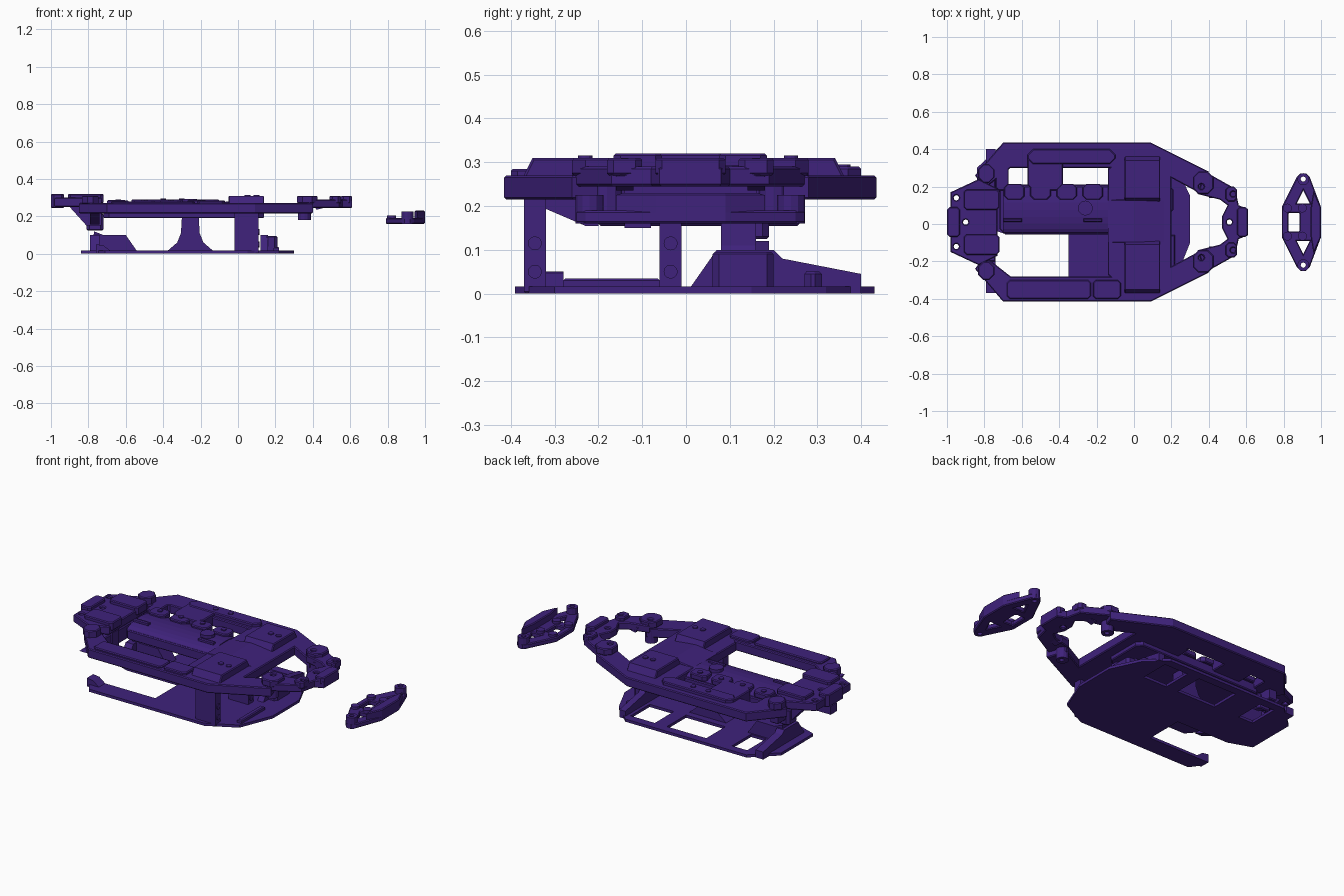
import bpy, bmesh
from math import cos, sin, pi
from mathutils import Matrix

cube = bpy.data.objects.get("Cube")
if cube:
    bpy.data.objects.remove(cube)

color = (.05, .016, .2, 1)
purple = bpy.data.materials.new("deep_purple")
purple.use_nodes = True
purple.diffuse_color = color
purple.node_tree.nodes["Principled BSDF"].inputs["Base Color"].default_value = color

# Shared levels and the centre line
MID = .01
FLOOR = .016
DECK, TOP, CAP = .215, .27, .31
SOFT = .005
SIDES = {"left": 1, "right": -1}


def circle(x, y, radius, sides=12):
    steps = [2 * pi * i / sides for i in range(sides)]
    return [(x + radius * cos(a), y + radius * sin(a)) for a in steps]


def rect(x, y, cut):
    """Rectangle from two ranges with its corners cut off."""
    (left, right), (low, high) = x, y
    return [(left + cut, low), (right - cut, low), (right, low + cut), (right, high - cut),
            (right - cut, high), (left + cut, high), (left, high - cut), (left, low + cut)]


def across(points):
    """Mirror an outline to the other side of the centre line."""
    return [(x, 2 * MID - y) for x, y in reversed(points)]


def whole(half):
    return half + across(half)


def turn(axis):
    """Matrix that sends the extrusion direction to the given axis."""
    along, right, up = Matrix.Identity(3)
    rows = {"z": (along, right, up), "y": (along, up, right), "x": (up, along, right)}
    return Matrix(rows[axis]).to_4x4()


def prism(name, outline, span, holes=(), axis="z", bevel=0):
    """Extrude a flat outline with holes over a span of one axis."""
    low, high = span
    curve = bpy.data.curves.new(name, "CURVE")
    curve.dimensions = "2D"
    curve.fill_mode = "BOTH"
    curve.extrude = (high - low) / 2 - bevel
    curve.bevel_depth = bevel
    curve.bevel_resolution = 0
    curve.offset = -bevel
    for loop in (outline, *holes):
        spline = curve.splines.new("POLY")
        spline.points.add(len(loop) - 1)
        for point, (u, v) in zip(spline.points, loop):
            point.co = (u, v, 0, 1)
        spline.use_cyclic_u = True
    source = bpy.data.objects.new(name + "_profile", curve)
    bpy.context.collection.objects.link(source)
    graph = bpy.context.evaluated_depsgraph_get()
    mesh = bpy.data.meshes.new_from_object(source.evaluated_get(graph))
    bpy.data.objects.remove(source)
    bm = bmesh.new()
    bm.from_mesh(mesh)
    bmesh.ops.translate(bm, verts=bm.verts, vec=(0, 0, (low + high) / 2))
    bmesh.ops.transform(bm, verts=bm.verts, matrix=turn(axis))
    bmesh.ops.remove_doubles(bm, verts=bm.verts, dist=SOFT / 50)
    bmesh.ops.recalc_face_normals(bm, faces=bm.faces)
    for face in bm.faces:
        face.smooth = False
    bm.to_mesh(mesh)
    bm.free()
    mesh.materials.append(purple)
    part = bpy.data.objects.new(name, mesh)
    bpy.context.collection.objects.link(part)


def box(name, x, y, z, cut=.015, holes=()):
    prism(name, rect(x, y, cut), z, holes, bevel=SOFT)


def around(center, reach):
    return center - reach, center + reach


def screw_hole(x, y):
    return circle(x, y, .014)


# Upper deck side rails and the parts that repeat on both sides
rail = [(-.85, .25), (-.7, .425), (.09, .425), (.4, .27), (.36, .15), (.1, .29), (-.66, .29), (-.8, .18)]
for label, side in SIDES.items():
    prism(label + "_deck_rail", [(x, MID + side * y) for x, y in rail], (DECK, TOP), bevel=SOFT)

    # Nose posts, shoulders and corner pads
    y = MID + side * .19
    hole = screw_hole(.36, y)
    prism(label + "_nose_post", circle(.355, y, .035), (.18, DECK + .04), [hole])
    box(label + "_nose_shoulder", around(.37, .055), around(y + side * .02, .06), (TOP, CAP), .03, [hole])
    y = MID + side * .15
    box(label + "_nose_pad", around(.52, .03), around(y, .04), (TOP, CAP), holes=[screw_hole(.53, y)])
    prism(label + "_nose_rib", [(.4, TOP), (.42, .235), (.55, TOP)], around(y, .02), axis="y")

    # Rear bulkhead cheeks and shoulders
    y = MID + side * .12
    box(label + "_bulkhead_top", (-.91, -.72), around(y, .055), (TOP, CAP + .01))
    prism(label + "_bulkhead_cheek", [(-.9, .25), (-.81, .15), (-.73, .15), (-.73, .25)],
          around(y, .03), axis="y")
    box(label + "_bulkhead_shoulder", around(-.79, .045), around(MID + side * .26, .05), (TOP - SOFT, CAP), .03)

# Front nose frame
nose = [(.61, .08), (.56, .1), (.54, .19), (.38, .28), (.34, .16), (.46, .13), (.5, .1), (.47, .04)]
prism("nose_frame", whole(nose), (.245, .29), [screw_hole(.51, MID)], bevel=SOFT)
box("nose_tip", around(.58, .03), around(MID, .08), (TOP, CAP))

# Caps along the deck rails
box("back_rail_cap", (-.57, -.1), (.32, .4), (TOP - SOFT, .29), .03)
box("back_rail_leg", (-.57, -.38), (.18, .4), (DECK, .285), .03)
box("back_rail_root", (-.74, -.67), (.18, .39), (DECK, TOP))
box("front_rail_lip", (-.68, -.23), (-.4, -.3), (TOP - SOFT, .28))
box("front_rail_pad", (-.22, -.07), (-.4, -.3), (TOP - SOFT, .285))
for x in (-.4, -.3):
    prism("back_rail_screw", circle(x, .36, SOFT * 3), (.28, .295))

# Cross bridge with its two raised blocks
box("cross_bridge", (-.14, .2), (-.3, .32), (DECK, TOP), .03)
for label, start, end in (("front", -.39, -.07), ("back", .1, .38)):
    slope = .04
    section = [(start, TOP - slope), (start + slope, CAP), (end - slope, CAP), (end, TOP - slope)]
    prism(label + "_bridge_block", section, (-.05, .14), axis="x", bevel=SOFT)
    for x in (.05, .1):
        prism(label + "_bridge_screw", circle(x, (start + end) / 2, FLOOR), (TOP, CAP + SOFT))
prism("bridge_saddle", [(-.14, DECK), (.16, DECK), (.16, TOP), (0, .285), (-.14, TOP)],
      (-.1, .13), axis="y", bevel=SOFT)

# Spine tray with the rounded cover
box("spine_tray", (-.72, .14), (-.055, .21), (.19, .245), .03)
arch = [(.075 + .125 * cos(pi * i / 10), .24 + .035 * sin(pi * i / 10)) for i in range(11)]
prism("spine_cover", arch, (-.7, -.14), axis="x")
for i in range(4):
    x = -.64 + i * .14
    box("spine_tab", around(x, .055), (.13, .215), (.25, .284), .02)
    prism("spine_screw", circle(x, .18, SOFT * 3), (TOP, .29))
for x in (-.65, -.22):
    box("spine_rib", around(x, .05), around(.02, .01), (TOP - SOFT, .287), 0)
prism("spine_button", circle(-.26, .085, .04), (TOP - SOFT, .292))

# Rear bulkhead
bulkhead = [(-.73, .19), (-.83, .24), (-.98, .17)]
corners = [screw_hole(-.95, MID + side * .13) for side in SIDES.values()]
prism("bulkhead_plate", whole(bulkhead), (.25, .3), [screw_hole(-.9, MID), *corners], bevel=SOFT)
box("bulkhead_edge", (-1, -.93), around(MID, .08), (.245, CAP + .01))
box("bulkhead_web", (-.79, -.74), (-.2, .26), (.155, .24), 0)
box("bulkhead_foot", (-.81, -.72), (.1, .19), (.125, DECK))
prism("bulkhead_strut", [(-.37, DECK), (-.23, .155), (-.2, .155), (-.2, DECK)], (-.79, -.74), axis="x")

# Lower plate, open at the rear, with slots along its back edge
floor = [(-.76, -.32), (-.71, -.39), (.05, -.39), (.22, -.3), (.3, -.1), (.3, .15), (.22, .32), (.1, .43),
         (-.7, .43), (-.84, .3), (-.84, 0), (-.7, -.05), (-.35, -.05), (-.35, -.28), (-.74, -.28)]
slots = [rect(x, (.2, .38), 0) for x in ((-.67, -.57), (-.4, -.14), (-.06, .1))]
prism("lower_plate", floor, (0, FLOOR), slots)
prism("rear_hook", [(-.76, 0), (-.66, 0), (-.72, .045), (-.76, .05)], (-.34, -.28), axis="y")
box("front_lip", (.19, .22), (-.28, -.06), (0, .035), 0)

# Sloped end walls of the lower plate
wedge = [(0, 0), (.07, .1), (.2, .1), (.22, .08), (.4, .045), (.4, 0)]
for label, span in (("rear", (-.79, -.74)), ("front", (.12, .16))):
    prism(label + "_end_wall", wedge, span, axis="x")
box("front_end_block", (.14, .21), (.06, .2), (0, .095))
prism("rear_ramp", [(-.78, 0), (-.77, .12), (-.72, .1), (-.6, .1), (-.53, 0)], (.1, .19), axis="y")
for y in (.165, .29):
    box("wall_boss", (.14, .19), around(y, .02), (0, .05))

# Pillars joining the lower plate to the deck
for label, y, top in (("front", -.345, DECK + SOFT), ("middle", -.035, .2)):
    box(label + "_pillar", (-.02, .11), around(y, .025), (0, top), 0)
    for z in (.05, .115):
        prism(label + "_pillar_screw", circle(y, z, FLOOR), around(.11, SOFT), axis="x")
center = -.255
flare = [(.14, 0), (.07, .06), (.05, .11), (.045, .195)]
outline = [(center + u, v) for u, v in flare] + [(center - u, v) for u, v in reversed(flare)]
prism("flared_pillar", outline, (.08, .16), axis="y")

# Separate front brace
BRACE = .16
brace = [(1, .09), (.94, .25), (.92, .27), (.89, .27), (.87, .25), (.79, .09)]
window = [(.87, .11), (.94, .11), (.905, .18)]
tip = screw_hole(.905, .24)
prism("brace_plate", whole(brace), (BRACE, .19),
      [rect((.825, .885), around(MID, .05), SOFT), window, across(window), tip, across(tip)], bevel=SOFT)
prism("brace_rail", whole([(1, .09), (.96, .18), (.945, .09)]), (BRACE + SOFT, .23), bevel=SOFT)
for label, side in SIDES.items():
    for x in (.82, .9):
        prism(label + "_brace_boss", circle(x, MID + side * .075, .024), (BRACE, .205))
    y = MID + side * .23
    prism(label + "_brace_tip", circle(.905, y, .032), (BRACE, .225), [screw_hole(.905, y)])
